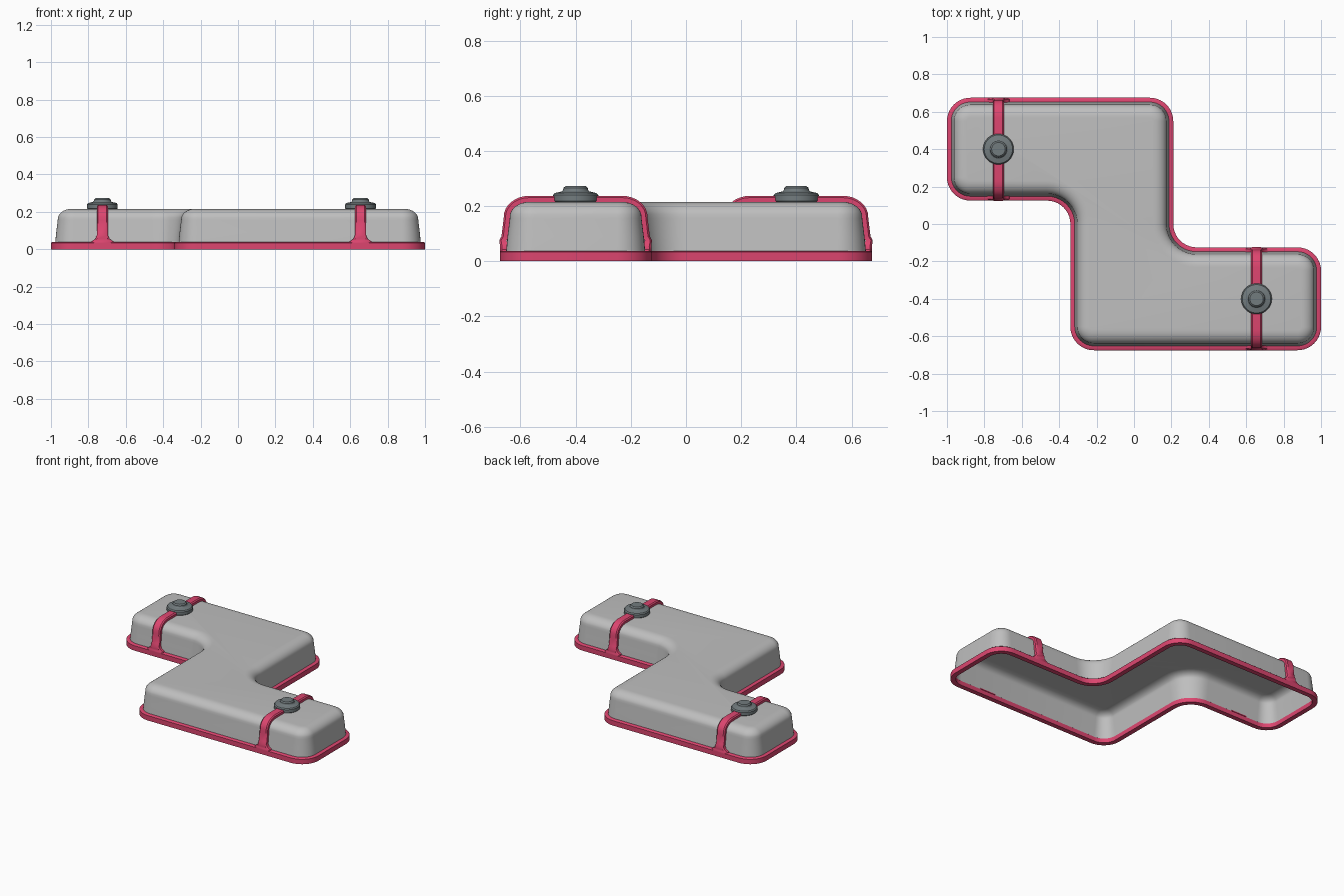
import bpy, bmesh, math
from mathutils import Vector

cube = bpy.data.objects.get("Cube")
if cube:
    bpy.data.objects.remove(cube, do_unlink=True)


def material(name, rgb):
    m = bpy.data.materials.new(name)
    m.use_nodes = True
    m.diffuse_color = (*rgb, 1)
    m.node_tree.nodes["Principled BSDF"].inputs["Base Color"].default_value = (*rgb, 1)
    return m


GREY = material("light grey", (0.52, 0.52, 0.52))
PINK = material("raspberry", (0.72, 0.06, 0.16))
STEEL = material("slate grey", (0.17, 0.20, 0.21))

# Zigzag plan outline, counter-clockwise
CORNERS = [Vector(p) for p in [(-1, 0.675), (-1, 0.125), (-0.34, 0.125), (-0.34, -0.675),
                               (1, -0.675), (1, -0.125), (0.21, -0.125), (0.21, 0.675)]]
RADIUS = 0.125
ARC = 10


def outline(inset):
    """Rounded plan outline moved inwards by inset."""
    pts = []
    n = len(CORNERS)
    for i, c in enumerate(CORNERS):
        a = (c - CORNERS[i - 1]).normalized()
        b = (CORNERS[(i + 1) % n] - c).normalized()
        convex = a.x * b.y - a.y * b.x > 0
        centre = c + (b - a) * RADIUS
        r = RADIUS - inset if convex else RADIUS + inset
        for k in range(ARC + 1):
            t = math.pi / 2 * k / ARC
            pts.append(centre + (a * math.sin(t) - b * math.cos(t)) * r)
    return pts


def wall(off, foot):
    """Wall section as (inset, height), pushed outwards by off."""
    pts = [(0.02 - off, foot), (0.028 - off, 0.09), (0.036 - off, 0.155)]
    for k in range(1, 9):
        t = math.pi / 2 * k / 8
        pts.append((0.106 - (0.07 + off) * math.cos(t), 0.16 + (0.055 + off) * math.sin(t)))
    return pts


def finish(name, bm, mat, angle=40):
    bmesh.ops.recalc_face_normals(bm, faces=bm.faces)
    me = bpy.data.meshes.new(name)
    bm.to_mesh(me)
    bm.free()
    me.materials.append(mat)
    ob = bpy.data.objects.new(name, me)
    bpy.context.collection.objects.link(ob)
    bpy.ops.object.select_all(action="DESELECT")
    ob.select_set(True)
    bpy.context.view_layer.objects.active = ob
    bpy.ops.object.shade_smooth_by_angle(angle=math.radians(angle))
    return ob


def skin(bm, rings, closed=False, caps=False):
    """Join equal-length vertex rings with quads."""
    rings = [[bm.verts.new(p) for p in ring] for ring in rings]
    pairs = list(zip(rings, rings[1:]))
    if closed:
        pairs.append((rings[-1], rings[0]))
    for r, s in pairs:
        for i in range(len(r)):
            bm.faces.new((r[i - 1], r[i], s[i], s[i - 1]))
    if caps:
        bm.faces.new(rings[0])
        bm.faces.new(rings[-1])


def plan_rings(section):
    return [[(p.x, p.y, z) for p in outline(d)] for d, z in section]


# Hollow cover: outer skin and inner skin joined at the lower edge
bm = bmesh.new()
skin(bm, plan_rings(wall(-0.01, 0.005)[::-1] + wall(0, 0.005)), caps=True)
finish("cover_shell", bm, GREY)

# Rim band around the open bottom
bm = bmesh.new()
skin(bm, plan_rings([(0, 0), (0, 0.034), (0.005, 0.038), (0.024, 0.038), (0.033, 0.03), (0.033, 0)]),
     closed=True)
finish("rim_band", bm, PINK)


def strap(name, x, y_low, y_high):
    """Band following the cover across one arm, flared at both feet."""
    outer = [(0, 0.03), (0, 0.043), (0.001, 0.055)] + wall(0.022, 0.075)
    inner = [(0.036, 0.03), (0.032, 0.043), (0.03, 0.055)] + wall(-0.004, 0.075)
    half = [0.06, 0.058, 0.038] + [0.03] * (len(outer) - 3)
    rows = list(zip(outer, inner, half))
    stations = [(y_low, 1, r) for r in rows] + [(y_high, -1, r) for r in rows[::-1]]
    rings = []
    for y, s, ((do, zo), (di, zi), w) in stations:
        ring = []
        for u, f in [(-1, 0), (-1, 0.75), (-0.75, 1), (0.75, 1), (1, 0.75), (1, 0)]:
            ring.append((x + u * w, y + s * (di + (do - di) * f), zi + (zo - zi) * f))
        rings.append(ring)
    bm = bmesh.new()
    skin(bm, rings, caps=True)
    finish(name, bm, PINK)


def knob(name, x, y):
    """Turned disc with a raised button."""
    section = [(0.076, 0.213), (0.082, 0.219), (0.082, 0.24), (0.076, 0.247), (0.05, 0.253),
               (0.046, 0.257), (0.044, 0.266), (0.036, 0.273)]
    bm = bmesh.new()
    turn = [2 * math.pi * k / 40 for k in range(40)]
    skin(bm, [[(x + r * math.cos(t), y + r * math.sin(t), z) for t in turn] for r, z in section],
         caps=True)
    finish(name, bm, STEEL, 30)


for side, x, y in [("right", -0.725, 0.4), ("left", 0.655, -0.4)]:
    strap(side + "_strap", x, y - 0.275, y + 0.275)
    knob(side + "_knob", x, y)
